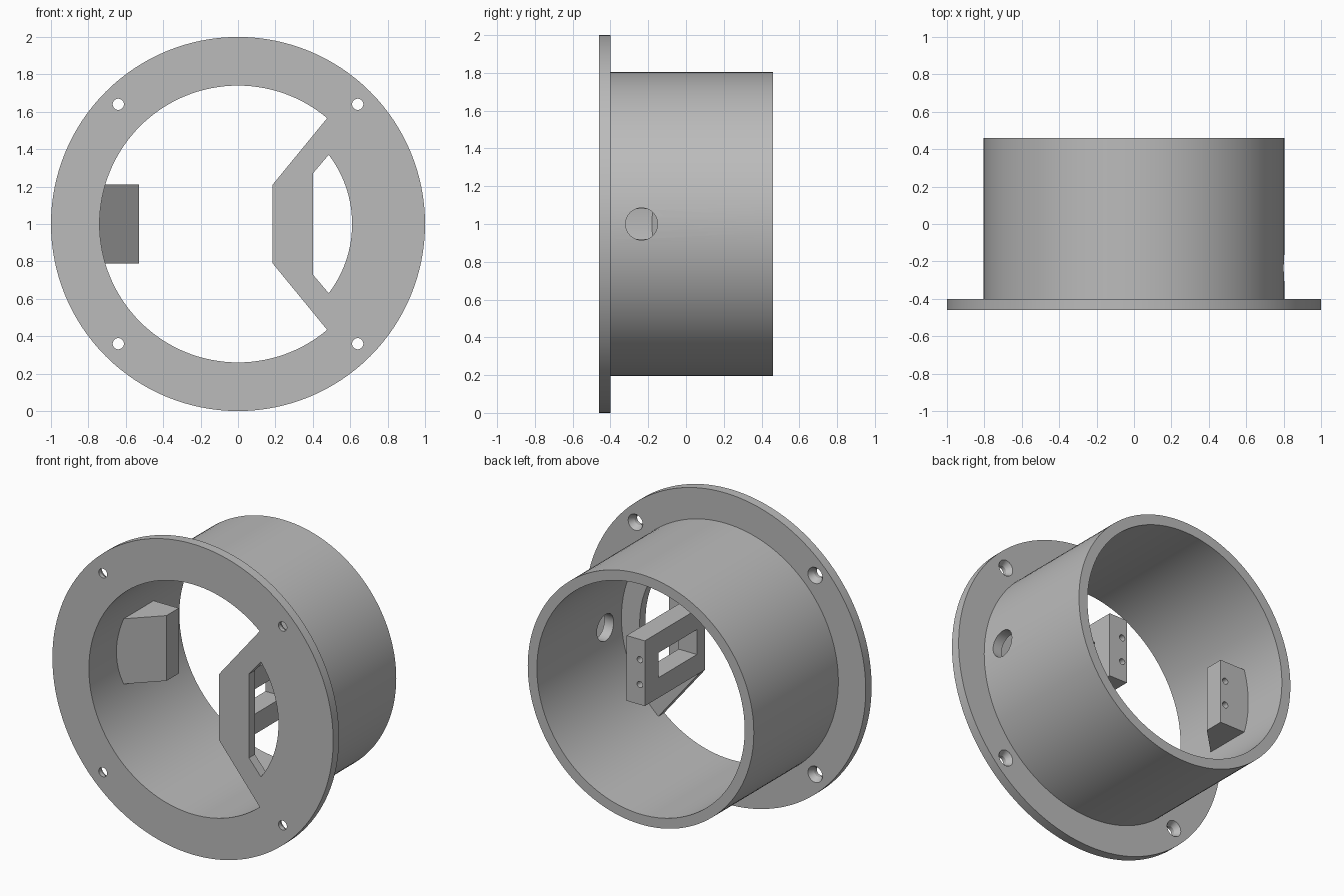
import bpy, bmesh, math
from mathutils import Vector

default = bpy.data.objects.get("Cube")
if default:
    bpy.data.objects.remove(default)

# One flat grey plastic
grey = bpy.data.materials.new("grey_plastic")
grey.use_nodes = True
colour = (0.5, 0.5, 0.5, 1)
grey.diffuse_color = colour
grey.node_tree.nodes["Principled BSDF"].inputs["Base Color"].default_value = colour

MID = 1.0                      # height of the ring axis
FRONT, BACK = -0.46, 0.46
FLANGE_BACK = -0.40
BORE = 0.74


def finish(name, bm):
    bmesh.ops.recalc_face_normals(bm, faces=bm.faces)
    mesh = bpy.data.meshes.new(name)
    bm.to_mesh(mesh)
    bm.free()
    mesh.materials.append(grey)
    obj = bpy.data.objects.new(name, mesh)
    bpy.context.collection.objects.link(obj)
    return obj


def lathe(name, profile, x=0, z=MID, sides=128, closed_ring=False):
    """Spin (radius, y) points about an axis along y."""
    bm = bmesh.new()
    loops = []
    for r, y in profile:
        loops.append([bm.verts.new((x + r * math.cos(a), y, z + r * math.sin(a)))
                      for a in (math.tau * i / sides for i in range(sides))])
    pairs = list(zip(loops, loops[1:]))
    if closed_ring:
        pairs.append((loops[-1], loops[0]))
    else:
        bm.faces.new(loops[0])
        bm.faces.new(loops[-1])
    for a, b in pairs:
        for i in range(sides):
            j = (i + 1) % sides
            bm.faces.new((a[i], a[j], b[j], b[i]))
    return finish(name, bm)


def prism(name, outline, axis, start, end):
    """Extrude a 2D outline along x, y or z."""
    place = {"x": lambda u, v: (start, u, v),
             "y": lambda u, v: (u, start, v),
             "z": lambda u, v: (u, v, start)}[axis]
    bm = bmesh.new()
    face = bm.faces.new([bm.verts.new(place(u, v)) for u, v in outline])
    moved = bmesh.ops.extrude_face_region(bm, geom=[face])["geom"]
    shift = Vector([end - start if a == axis else 0 for a in "xyz"])
    bmesh.ops.translate(bm, vec=shift,
                        verts=[g for g in moved if isinstance(g, bmesh.types.BMVert)])
    return finish(name, bm)


def rect(u0, u1, v0, v1):
    return [(u0, v0), (u1, v0), (u1, v1), (u0, v1)]


def arc(radius, a0, a1, steps, u=0, v=MID):
    return [(u + radius * math.cos(a0 + (a1 - a0) * i / steps),
             v + radius * math.sin(a0 + (a1 - a0) * i / steps)) for i in range(steps + 1)]


def cut(obj, cutters):
    """Subtract the cutters, bake the result and drop the cutters."""
    for c in cutters:
        c.hide_render = True
        mod = obj.modifiers.new(c.name, "BOOLEAN")
        mod.operation, mod.solver, mod.object = "DIFFERENCE", "EXACT", c
    graph = bpy.context.evaluated_depsgraph_get()
    baked = bpy.data.meshes.new_from_object(obj.evaluated_get(graph))
    obj.modifiers.clear()
    obj.data = baked
    for c in cutters:
        bpy.data.objects.remove(c)


# Flanged tube
body = lathe("flanged_tube", [(BORE, FRONT), (1, FRONT), (1, FLANGE_BACK),
                              (0.805, FLANGE_BACK), (0.805, BACK), (BORE, BACK)],
             closed_ring=True)

# Countersunk flange holes and the round cable hole in the left wall
screw = [(0.03, -0.5), (0.03, -0.435), (0.052, FLANGE_BACK), (0.052, -0.37)]
holes = [lathe("flange_hole", screw, sx * 0.64, MID + sz * 0.64, 32)
         for sx in (-1, 1) for sz in (-1, 1)]
holes.append(prism("cable_hole", arc(0.085, 0, math.tau * 47 / 48, 47, -0.235),
                   "x", 0.5, 0.95))
cut(body, holes)

# Bridge plate across the left of the bore, with a slot
edge = math.atan2(0.57, 0.48)
plate = prism("bridge_plate",
              [(0.185, 1.21), (0.185, 0.79)] + arc(0.745, -edge, edge, 48),
              "y", FRONT, FLANGE_BACK)
tip = math.atan2(0.37, 0.485)
cut(plate, [prism("slot", [(0.4, 1.27), (0.4, 0.73)] + arc(0.61, -tip, tip, 32),
                  "y", -0.6, -0.3)])


def mount_holes(x):
    return [lathe("mount_hole", [(0.02, 0.05), (0.02, 0.3)], x, MID + dz, 24)
            for dz in (-0.08, 0.08)]


# Left post with a window and two rear screw holes
post = prism("left_post", rect(0.185, 0.315, FLANGE_BACK, 0.155), "z", 0.79, 1.21)
cut(post, [prism("window", rect(-0.375, 0.015, 0.92, 1.08), "x", 0.1, 0.4)]
    + mount_holes(0.22))

# Right block with a sloped front, set into the wall
block = prism("right_block", [(-0.53, 0.155), (-0.53, 0.03), (-0.77, -0.21), (-0.77, 0.155)],
              "z", 0.79, 1.21)
cut(block, mount_holes(-0.565))

# Smooth the curves and keep the edges sharp
bpy.ops.object.select_all(action="DESELECT")
for obj in (body, plate, post, block):
    obj.select_set(True)
bpy.context.view_layer.objects.active = body
bpy.ops.object.shade_smooth_by_angle(angle=math.radians(30))
